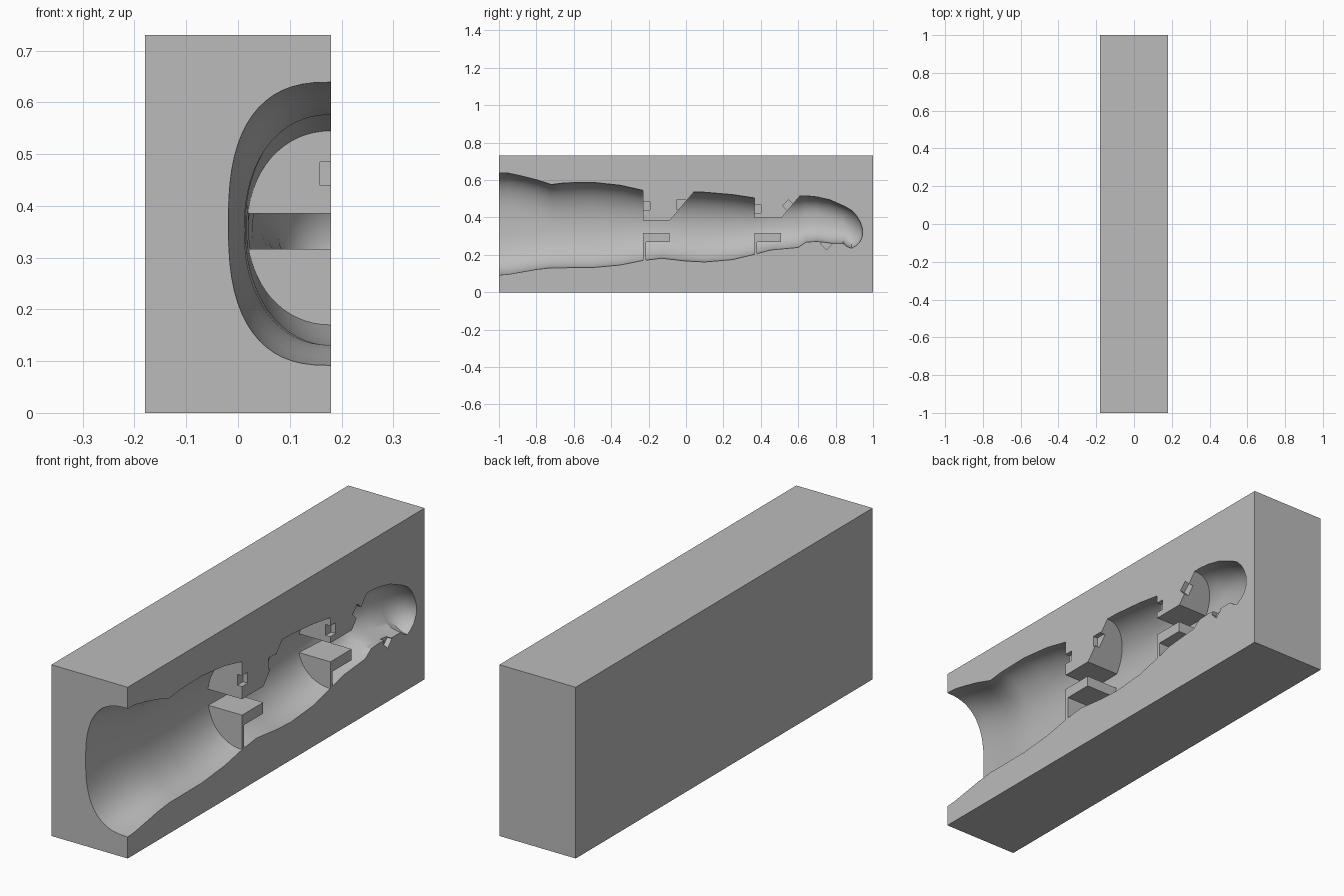
import bpy, bmesh, math
from mathutils import Vector

if "Cube" in bpy.data.objects:
    bpy.data.objects.remove(bpy.data.objects["Cube"], do_unlink=True)

FACE = 0.18      # open face of the mould half, also the cavity's centre plane
HEIGHT = 0.73

grey = bpy.data.materials.new("mould grey")
grey.use_nodes = True
colour = (0.5, 0.5, 0.5, 1)
grey.diffuse_color = colour
grey.node_tree.nodes["Principled BSDF"].inputs["Base Color"].default_value = colour


def finish(bm, name):
    bmesh.ops.recalc_face_normals(bm, faces=bm.faces)
    mesh = bpy.data.meshes.new(name)
    bm.to_mesh(mesh)
    bm.free()
    mesh.materials.append(grey)
    ob = bpy.data.objects.new(name, mesh)
    bpy.context.collection.objects.link(ob)
    return ob


def prism(name, outline, x0, x1):
    """Extrude a side outline of (y, z) points along x."""
    bm = bmesh.new()
    face = bm.faces.new([bm.verts.new((x0, y, z)) for y, z in outline])
    geom = bmesh.ops.extrude_face_region(bm, geom=[face])["geom"]
    verts = [g for g in geom if isinstance(g, bmesh.types.BMVert)]
    bmesh.ops.translate(bm, verts=verts, vec=Vector((x1 - x0, 0, 0)))
    return finish(bm, name)


def loft(name, sections, count=64):
    """Skin rounded sections of (y, top, bottom, half width, squareness)."""
    bm = bmesh.new()
    rings = []
    for y, top, bottom, width, power in sections:
        mid, half = (top + bottom) / 2, (top - bottom) / 2
        ring = []
        for i in range(count):
            a = math.tau * i / count
            c, s = math.cos(a), math.sin(a)
            x = math.copysign(abs(c) ** (2 / power), c) * width
            z = math.copysign(abs(s) ** (2 / power), s) * half
            ring.append(bm.verts.new((FACE + x, y, mid + z)))
        rings.append(ring)
    for a, b in zip(rings, rings[1:]):
        for i in range(count):
            j = (i + 1) % count
            bm.faces.new((a[i], a[j], b[j], b[i]))
    bm.faces.new(rings[0])
    bm.faces.new(rings[-1])
    return finish(bm, name)


def cut(target, tool):
    mod = target.modifiers.new("cut", "BOOLEAN")
    mod.operation = "DIFFERENCE"
    mod.solver = "EXACT"
    mod.object = tool
    bpy.context.view_layer.objects.active = target
    bpy.ops.object.modifier_apply(modifier=mod.name)
    bpy.data.objects.remove(tool, do_unlink=True)


# Mould block
block = prism("mould_block", [(-1, 0), (1, 0), (1, HEIGHT), (-1, HEIGHT)], -FACE, FACE)

# Finger cavity: base, middle and tip
cavity = loft("finger_cavity", [
    (-1.02, .64, .09, .2, 2.6), (-.95, .637, .096, .195, 2.6),
    (-.88, .622, .108, .187, 2.5), (-.8, .602, .122, .177, 2.4),
    (-.72, .576, .131, .168, 2.2), (-.65, .585, .131, .166, 2.1),
    (-.5, .588, .132, .165, 2.1), (-.35, .572, .146, .163, 2.1),
    (-.23, .545, .17, .162, 2.1), (-.13, .54, .182, .16, 2.1),
    (0, .537, .167, .16, 2.1), (.1, .535, .162, .16, 2.1),
    (.25, .522, .175, .157, 2.1), (.37, .504, .204, .152, 2.1),
    (.45, .508, .226, .15, 2.2), (.6, .515, .24, .142, 2.3),
    (.64, .516, .268, .14, 2.4), (.7, .51, .272, .133, 2.4),
    (.77, .494, .262, .122, 2.3), (.84, .463, .262, .105, 2.2),
    (.86, .453, .245, .1, 2.1), (.885, .438, .235, .09, 2),
    (.91, .412, .25, .073, 2), (.93, .38, .27, .052, 2), (.944, .34, .302, .02, 2)])

# Joint dividers left standing: a sloped upper stop and a lower hinge tongue
for y, gap_top, slope_top in ((-.23, .385, .54), (.365, .397, .52)):
    lean = (slope_top - gap_top) * .84
    upper = [(y, gap_top), (y + .145, gap_top), (y + .145 + lean, slope_top),
             (y + .145 + lean, .65), (y, .65)]
    lower = [(y, .05), (y + .015, .05), (y + .015, .27), (y + .143, .27),
             (y + .143, .317), (y, .317)]
    for outline in (upper, lower):
        cut(cavity, prism("joint_divider", outline, -.1, .5))

cut(block, cavity)

# Small cord notches along the open face
for y, z, size, turn in ((-.215, .462, .046, 0), (-.025, .467, .05, 0),
                         (.378, .447, .046, 0), (.548, .462, .046, 45),
                         (.75, .257, .042, 45)):
    corners = [(y + size * .7071 * math.cos(math.radians(a + turn)),
                z + size * .7071 * math.sin(math.radians(a + turn)))
               for a in (45, 135, 225, 315)]
    cut(block, prism("cord_notch", corners, .158, .25))

# Smooth cavity, crisp block edges
bpy.ops.object.select_all(action="DESELECT")
block.select_set(True)
bpy.context.view_layer.objects.active = block
bpy.ops.object.shade_smooth_by_angle(angle=math.radians(30))
